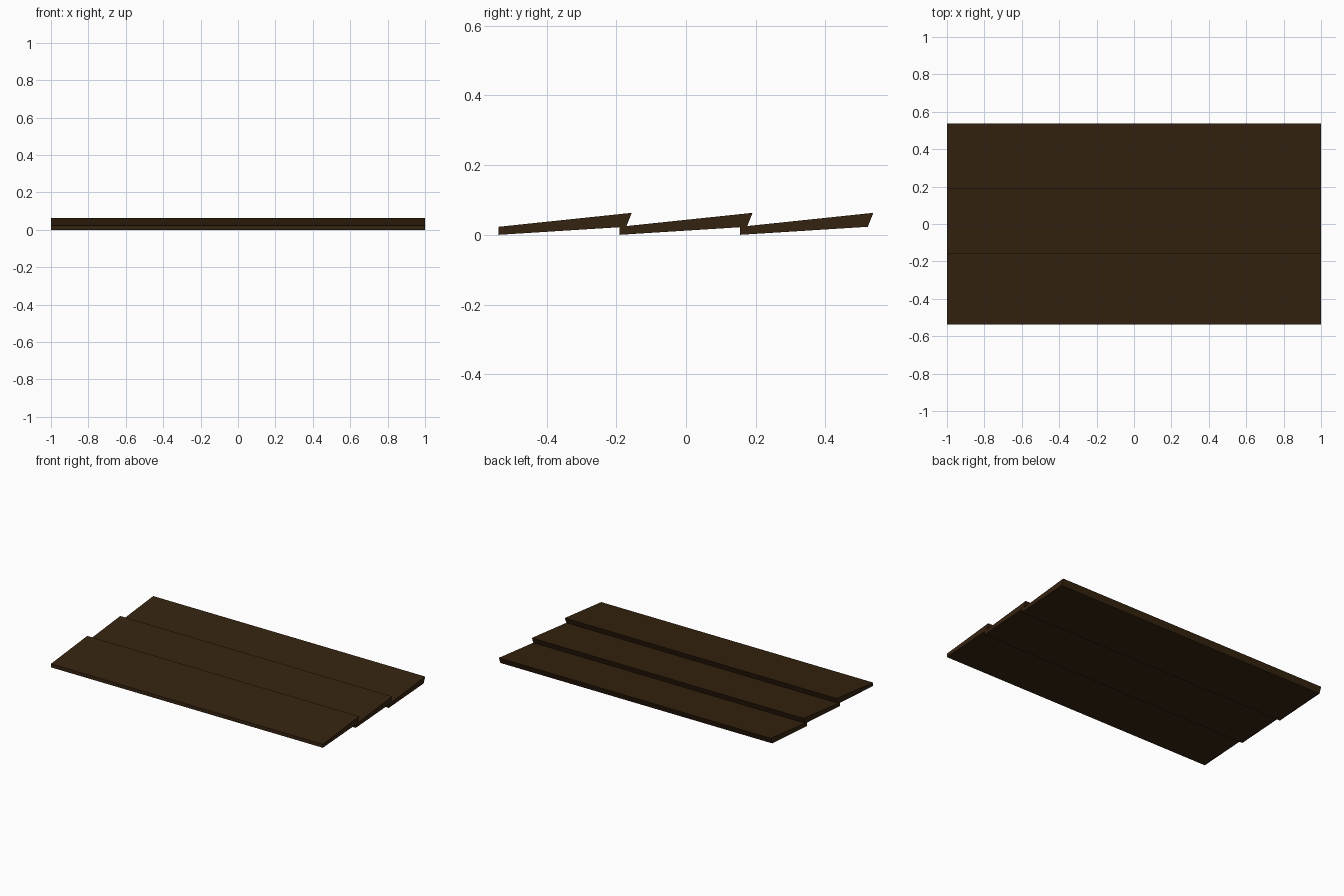
import bpy, bmesh

if "Cube" in bpy.data.objects:
    bpy.data.objects.remove(bpy.data.objects["Cube"])

# Dark stained wood
wood = bpy.data.materials.new("dark_brown_wood")
wood.diffuse_color = (0.036, 0.017, 0.005, 1.0)
wood.use_nodes = True
wood.node_tree.nodes["Principled BSDF"].inputs["Base Color"].default_value = wood.diffuse_color

HALF_LENGTH = 1.0
PITCH = 0.3465
# Tapered plank cross-section (y, z), thin at the front, slanted back edge
PROFILE = [(-0.191, 0.0), (0.175, 0.023), (0.191, 0.063), (-0.191, 0.023)]


def plank(name, y):
    bm = bmesh.new()
    face = bm.faces.new([bm.verts.new((-HALF_LENGTH, y + py, pz)) for py, pz in PROFILE])
    ext = bmesh.ops.extrude_face_region(bm, geom=[face])
    verts = [g for g in ext["geom"] if isinstance(g, bmesh.types.BMVert)]
    bmesh.ops.translate(bm, verts=verts, vec=(2 * HALF_LENGTH, 0, 0))
    bmesh.ops.recalc_face_normals(bm, faces=bm.faces)
    mesh = bpy.data.meshes.new(name)
    bm.to_mesh(mesh)
    bm.free()
    mesh.materials.append(wood)
    bpy.context.collection.objects.link(bpy.data.objects.new(name, mesh))


# Three overlapping clapboards
for i, name in enumerate(("front_plank", "middle_plank", "back_plank")):
    plank(name, (i - 1) * PITCH)
